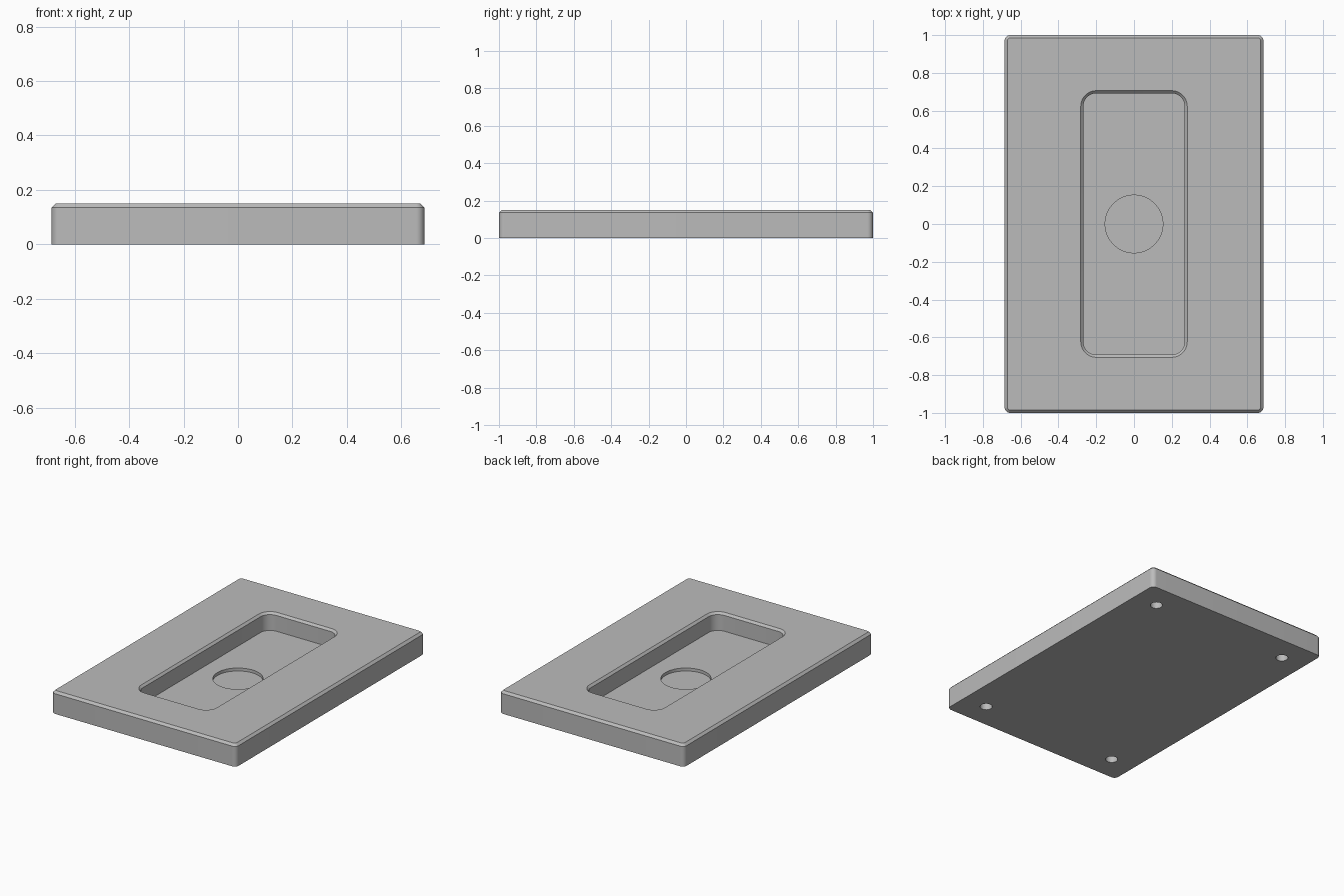
import bpy, bmesh, math

if "Cube" in bpy.data.objects:
    bpy.data.objects.remove(bpy.data.objects["Cube"], do_unlink=True)

SEG = 11  # arc steps per corner

grey = bpy.data.materials.new("plain grey")
grey.use_nodes = True
colour = (0.5, 0.5, 0.5, 1)
grey.diffuse_color = colour
grey.node_tree.nodes["Principled BSDF"].inputs["Base Color"].default_value = colour

bm = bmesh.new()


def rounded_ring(hx, hy, r, z):
    """Ring of vertices around a rounded rectangle."""
    ring = []
    for q, (sx, sy) in enumerate([(1, 1), (-1, 1), (-1, -1), (1, -1)]):
        for i in range(SEG + 1):
            a = math.pi / 2 * (q + i / SEG)
            ring.append(bm.verts.new((sx * (hx - r) + r * math.cos(a),
                                      sy * (hy - r) + r * math.sin(a), z)))
    return ring


def round_ring(x, y, r, z, n=4 * (SEG + 1)):
    """Ring of vertices around a circle."""
    angles = [2 * math.pi * (i + 0.5) / n for i in range(n)]
    return [bm.verts.new((x + r * math.cos(a), y + r * math.sin(a), z)) for a in angles]


def skin(rings):
    """Join neighbouring rings with quads."""
    for a, b in zip(rings, rings[1:]):
        for i in range(len(a)):
            j = (i + 1) % len(a)
            bm.faces.new((a[i], a[j], b[j], b[i]))


# Outer wall, top chamfer, top face, pocket and round recess, from outside in
W, L, H, C = 0.685, 1.0, 0.15, 0.015
rings = [
    rounded_ring(W, L, 0.03, 0),
    rounded_ring(W, L, 0.03, H - C),
    rounded_ring(W - C, L - C, 0.015, H),
    rounded_ring(0.282, 0.706, 0.083, H),
    rounded_ring(0.268, 0.692, 0.069, H - 0.014),
    rounded_ring(0.268, 0.692, 0.069, 0.03),
    round_ring(0, 0, 0.153, 0.03),
    round_ring(0, 0, 0.153, 0.01),
]
skin(rings)
bm.faces.new(rings[-1])

# Blind holes in the underside
mouths = []
for sx in (-1, 1):
    for sy in (-1, 1):
        mouth = round_ring(sx * 0.512, sy * 0.828, 0.038, 0, 32)
        end = round_ring(sx * 0.512, sy * 0.828, 0.038, 0.1, 32)
        skin([mouth, end])
        bm.faces.new(end)
        mouths.append(mouth)

# Underside, filled around the holes
edges = [bm.edges.get((r[i - 1], r[i])) for r in [rings[0]] + mouths for i in range(len(r))]
bmesh.ops.triangle_fill(bm, use_beauty=True, edges=edges, normal=(0, 0, -1))
bmesh.ops.recalc_face_normals(bm, faces=bm.faces)

mesh = bpy.data.meshes.new("base_plate")
bm.to_mesh(mesh)
bm.free()
mesh.materials.append(grey)
plate = bpy.data.objects.new("base_plate", mesh)
bpy.context.collection.objects.link(plate)
bpy.ops.object.select_all(action='DESELECT')
plate.select_set(True)
bpy.context.view_layer.objects.active = plate
bpy.ops.object.shade_smooth_by_angle(angle=math.radians(30))
